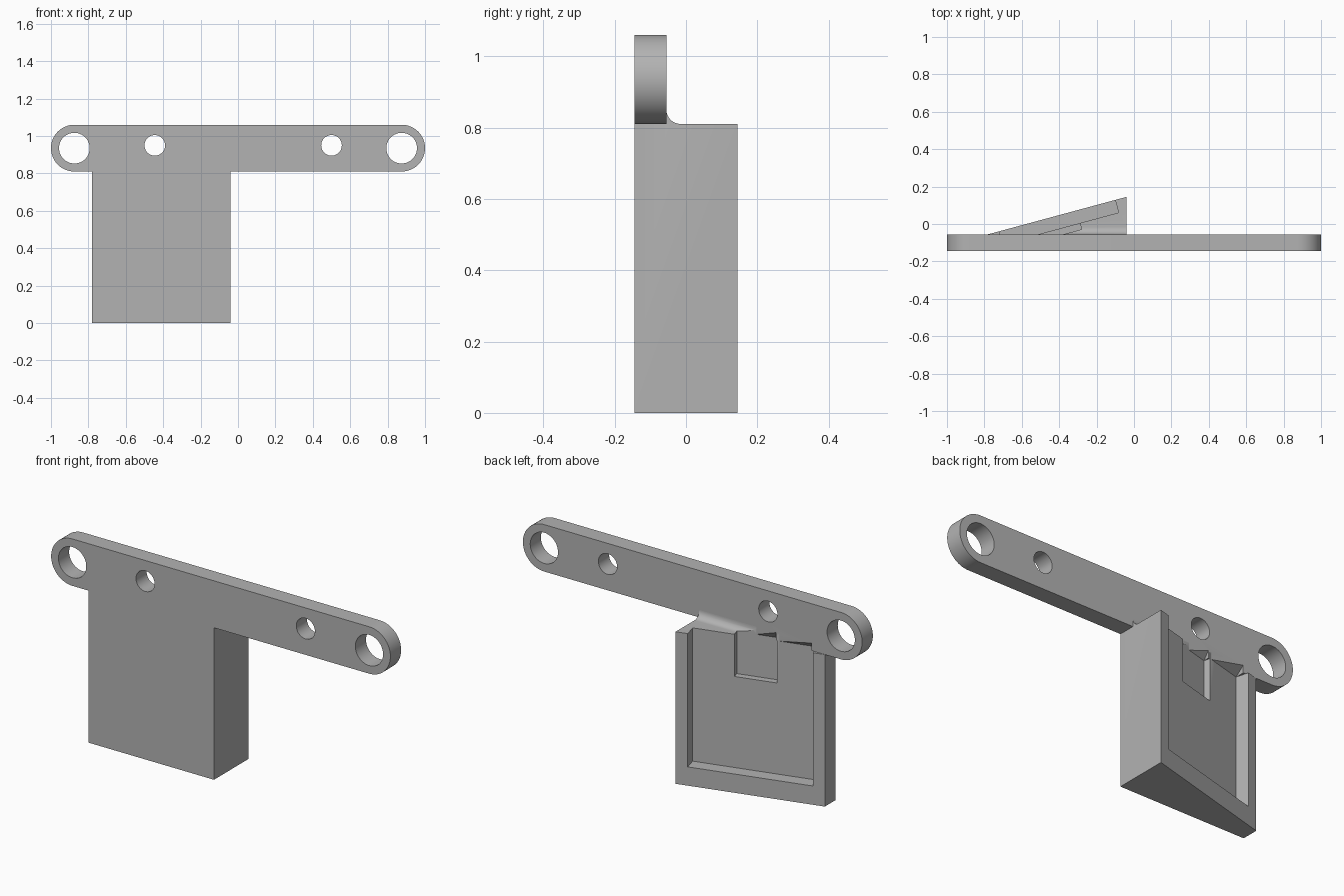
import bpy, bmesh, math
from mathutils import Vector

if "Cube" in bpy.data.objects:
    bpy.data.objects.remove(bpy.data.objects["Cube"])

grey = bpy.data.materials.new("plain grey")
grey.diffuse_color = (0.45, 0.45, 0.45, 1)
grey.use_nodes = True
grey.node_tree.nodes["Principled BSDF"].inputs["Base Color"].default_value = grey.diffuse_color

BACK, FRONT = -0.055, -0.145      # bar faces
Z0, Z1 = 0.81, 1.06               # bar bottom and top
X0, X1 = -0.78, -0.04             # wedge ends
ANG = math.atan2(0.2, X1 - X0)
C, S = math.cos(ANG), math.sin(ANG)


def finish(name, bm):
    bmesh.ops.recalc_face_normals(bm, faces=bm.faces)
    me = bpy.data.meshes.new(name)
    bm.to_mesh(me)
    bm.free()
    ob = bpy.data.objects.new(name, me)
    bpy.context.collection.objects.link(ob)
    me.materials.append(grey)
    return ob


def prism(name, points, shift):
    """Extrude a closed outline of 3D points along a vector."""
    bm = bmesh.new()
    face = bm.faces.new([bm.verts.new(p) for p in points])
    out = bmesh.ops.extrude_face_region(bm, geom=[face])
    bmesh.ops.translate(bm, vec=Vector(shift),
                        verts=[v for v in out["geom"] if isinstance(v, bmesh.types.BMVert)])
    return finish(name, bm)


def hull(name, points):
    bm = bmesh.new()
    for p in points:
        bm.verts.new(p)
    bmesh.ops.convex_hull(bm, input=bm.verts)
    return finish(name, bm)


def combine(ob, tool, operation):
    mod = ob.modifiers.new("combine", "BOOLEAN")
    mod.operation, mod.solver, mod.object = operation, "EXACT", tool
    bpy.context.view_layer.objects.active = ob
    bpy.ops.object.modifier_apply(modifier=mod.name)
    bpy.data.objects.remove(tool)


def on_slope(s, d):
    """Distance s along the sloping back, depth d into it."""
    return X0 + s * C + d * S, BACK + s * S - d * C


def slope_box(name, s0, s1, depth, bottom):
    pts = [on_slope(s, d) for s, d in ((s0, -0.2), (s1, -0.2), (s1, depth), (s0, depth))]
    return prism(name, [(x, y, bottom) for x, y in pts], (0, 0, 0.95 - bottom))


# Wedge block
bracket = prism("bracket", [(X0, FRONT, 0), (X1, FRONT, 0), (X1, 0.145, 0), (X0, BACK, 0)],
                (0, 0, Z0))

# Concave fillet between wedge top and bar
R = 0.04
arc = [(BACK + R - R * math.cos(a), Z0 + R - R * math.sin(a))
       for a in (i * math.pi / 24 for i in range(13))]
profile = [(-0.08, 0.78), (-0.08, Z0 + R)] + arc + [(BACK + R, 0.78)]
combine(bracket, prism("fillet", [(-0.55, y, z) for y, z in profile], (X1 + 0.55, 0, 0)), "UNION")

# Recess and deeper notch in the sloping back
combine(bracket, slope_box("recess", 0.062, 0.704, 0.07, 0.10), "DIFFERENCE")
combine(bracket, slope_box("notch", 0.27, 0.49, 0.105, 0.585), "DIFFERENCE")

# Cross bar with rounded ends
outline = []
for cx, start in ((0.875, -90), (-0.875, 90)):
    for i in range(33):
        a = math.radians(start + i * 180 / 32)
        outline.append((cx + 0.125 * math.cos(a), FRONT, 0.935 + 0.125 * math.sin(a)))
bar = prism("bar", outline, (0, BACK - FRONT, 0))

# Tapered easing of the bar's lower edge above the recess and the notch
for s, depth in ((0.062, 0.07), (0.27, 0.105)):
    x, y = on_slope(s, depth)
    apex = x + (BACK - y) * C / S
    e = 0.01
    combine(bar, hull("easing", [(x, y, Z0), (x, y, Z0 - e), (x, BACK, Z0 + R), (x, BACK + e, Z0 + R),
                                 (x, BACK + e, Z0 - e), (apex, BACK + e, Z0 - e),
                                 (apex, BACK, Z0)]), "DIFFERENCE")
combine(bracket, bar, "UNION")

# Mounting holes
for x, z, r in ((-0.875, 0.935, 0.082), (0.875, 0.935, 0.082), (-0.445, 0.95, 0.055), (0.5, 0.95, 0.055)):
    ring = [(x + r * math.cos(i * math.pi / 24), -0.3, z + r * math.sin(i * math.pi / 24))
            for i in range(48)]
    combine(bracket, prism("hole", ring, (0, 0.6, 0)), "DIFFERENCE")

# Smooth curves, keep edges sharp
bpy.ops.object.select_all(action="DESELECT")
bracket.select_set(True)
bpy.context.view_layer.objects.active = bracket
bpy.ops.object.shade_smooth_by_angle(angle=math.radians(30))
